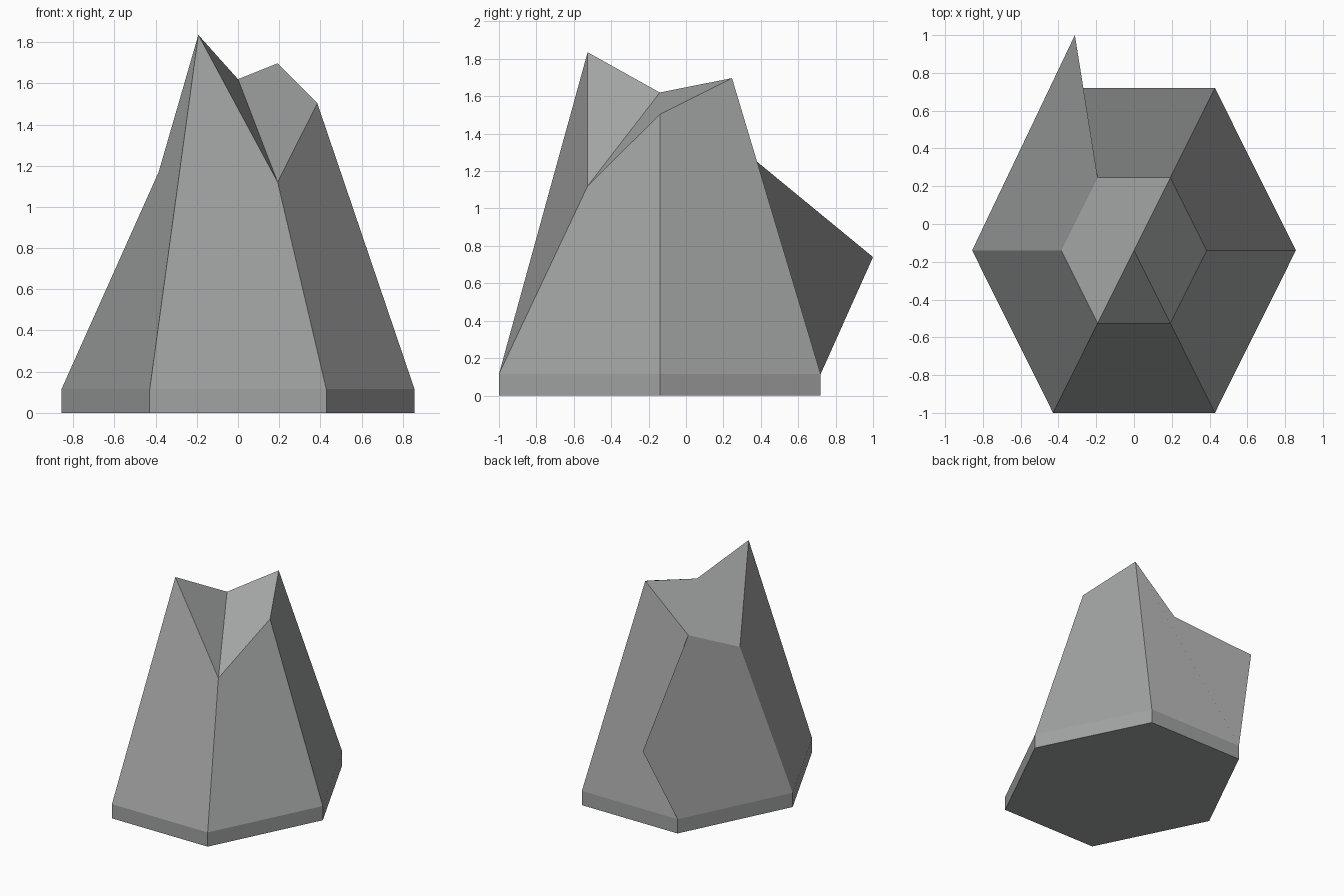
import bpy, bmesh

if "Cube" in bpy.data.objects:
    bpy.data.objects.remove(bpy.data.objects["Cube"])

CY = -0.14          # centre of the hexagon in y
HEX = [(1, 0), (0.5, 1), (-0.5, 1), (-1, 0), (-0.5, -1), (0.5, -1)]  # R, BR, BL, L, FL, FR

stone = bpy.data.materials.new("grey stone")
stone.diffuse_color = (0.355, 0.365, 0.36, 1)
stone.use_nodes = True
stone.node_tree.nodes["Principled BSDF"].inputs["Base Color"].default_value = stone.diffuse_color

bm = bmesh.new()


def ring(rx, ry, heights):
    return [bm.verts.new((x * rx, CY + y * ry, z)) for (x, y), z in zip(HEX, heights)]


# Hexagonal foot, and jagged broken top
bottom = ring(0.857, 0.86, [0] * 6)
base = ring(0.857, 0.86, [0.115] * 6)
top = ring(0.385, 0.386, [1.503, 1.697, 1.36, 1.17, 1.835, 1.12])
peak = bm.verts.new((0, CY, 1.62))
spur = bm.verts.new((-0.313, 1.0, 0.74))    # spur jutting out at the back left

bm.faces.new(bottom[::-1])
for i in range(6):
    j = (i + 1) % 6
    bm.faces.new((bottom[i], bottom[j], base[j], base[i]))
    # Sloping walls; the back and back left ones share the spur
    if i == 1:
        wall = [base[i], base[j], spur, top[j], top[i]]
    elif i == 2:
        wall = [base[i], base[j], top[j], top[i], spur]
    else:
        wall = [base[j], top[j], top[i], base[i]]
    bm.faces.new(wall)

# Broken top facets
bm.faces.new((peak, top[4], top[5]))
bm.faces.new((peak, top[5], top[0], top[1]))
bm.faces.new((peak, top[1], top[2], top[3], top[4]))

bm.normal_update()
mesh = bpy.data.meshes.new("rock_stump")
bm.to_mesh(mesh)
bm.free()
mesh.materials.append(stone)
rock = bpy.data.objects.new("rock_stump", mesh)
bpy.context.collection.objects.link(rock)
